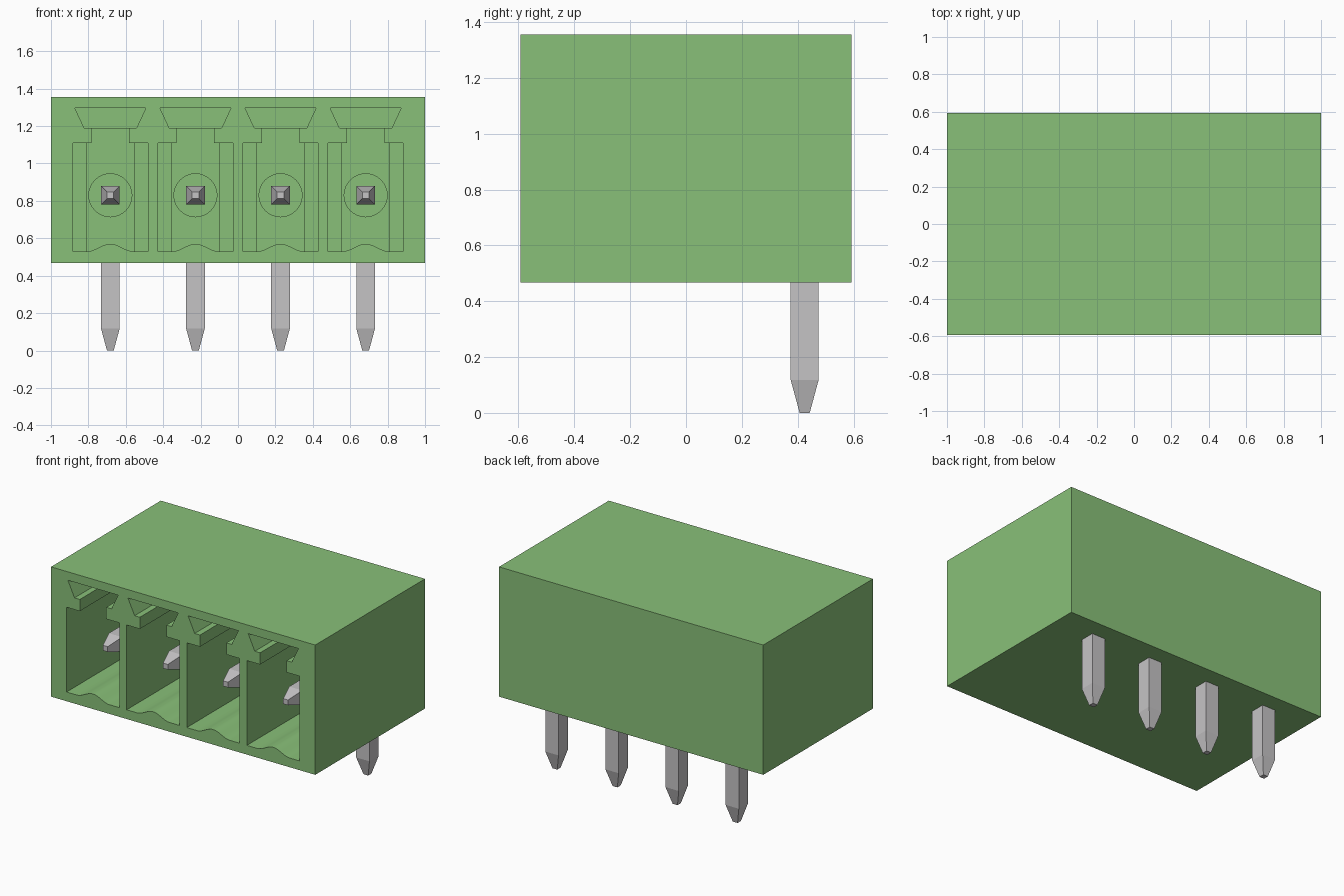
import bpy, bmesh, math
from mathutils import Vector

if "Cube" in bpy.data.objects:
    bpy.data.objects.remove(bpy.data.objects["Cube"], do_unlink=True)


def material(name, rgb):
    m = bpy.data.materials.new(name)
    m.use_nodes = True
    m.diffuse_color = (*rgb, 1)
    m.node_tree.nodes["Principled BSDF"].inputs["Base Color"].default_value = (*rgb, 1)
    return m


GREEN = material("green plastic", (0.25, 0.53, 0.19))
METAL = material("tinned metal", (0.56, 0.55, 0.56))

CENTRES = [(i - 1.5) * 0.455 for i in range(4)]
FRONT, BACK = -0.593, 0.593
BASE, TOP = 0.467, 1.355
PIN_Z, PIN_Y = 0.83, 0.425


def make_object(name, bm, mat):
    bmesh.ops.recalc_face_normals(bm, faces=bm.faces)
    me = bpy.data.meshes.new(name)
    bm.to_mesh(me)
    bm.free()
    me.materials.append(mat)
    ob = bpy.data.objects.new(name, me)
    bpy.context.collection.objects.link(ob)
    return ob


def loft(bm, rings):
    """Skin a list of equal-length rings and cap both ends."""
    rows = [[bm.verts.new(p) for p in r] for r in rings]
    n = len(rows[0])
    for a, b in zip(rows, rows[1:]):
        for i in range(n):
            bm.faces.new((a[i], a[(i + 1) % n], b[(i + 1) % n], b[i]))
    bm.faces.new(rows[0])
    bm.faces.new(rows[-1])


def prism(bm, profile, cx, y0, y1):
    """Extrude an x-z profile along y."""
    loft(bm, [[(cx + x, y, z) for x, z in profile] for y in (y0, y1)])


def mirrored(right):
    """Complete a right-hand half profile (bottom to top)."""
    return right + [(-x, z) for x, z in reversed(right)]


def cut(target, profiles, y0, y1):
    """Cut the same profiles out of the target in every cell."""
    bm = bmesh.new()
    for cx in CENTRES:
        for p in profiles:
            prism(bm, p, cx, y0, y1)
    cutter = make_object("cell_cutter", bm, GREEN)
    cutter.hide_render = True
    mod = target.modifiers.new("cut", "BOOLEAN")
    mod.operation = "DIFFERENCE"
    mod.solver = "EXACT"
    mod.object = cutter
    bpy.context.view_layer.objects.active = target
    bpy.ops.object.modifier_apply(modifier=mod.name)
    bpy.data.objects.remove(cutter, do_unlink=True)


# Housing block
bm = bmesh.new()
prism(bm, [(-1, BASE), (1, BASE), (1, TOP), (-1, TOP)], 0, FRONT, BACK)
housing = make_object("housing", bm, GREEN)

# Main cavity: rounded floor ridge, straight walls, narrow neck at the top
ridge = []
for i in range(25):
    x = -0.125 + 0.25 * i / 24
    ridge.append((x, 0.53 + 0.02 * (1 + math.cos(math.pi * x / 0.125))))
cavity = ([(-0.2, 0.53)] + ridge +
          [(0.2, 0.53), (0.2, 1.11), (0.1, 1.11), (0.1, 1.2),
           (-0.1, 1.2), (-0.1, 1.11), (-0.2, 1.11)])
cut(housing, [cavity], FRONT - 0.1, 0.2)

# Dovetail key slot above the neck
cut(housing, [mirrored([(0.14, 1.19), (0.19, 1.297)])], FRONT - 0.1, 0.25)

# Deeper side pockets in the rear wall
pockets = [[(s * 0.13, 0.53), (s * 0.2, 0.53), (s * 0.2, 1.11), (s * 0.13, 1.11)]
           for s in (-1, 1)]
cut(housing, pockets, 0.15, 0.25)

# Round recess where each contact leaves the rear wall
ring = [(0.115 * math.cos(a * math.pi / 16), PIN_Z + 0.115 * math.sin(a * math.pi / 16))
        for a in range(32)]
cut(housing, [ring], 0.1, 0.23)


def square(centre, half, u, v):
    c, u, v = Vector(centre), Vector(u), Vector(v)
    return [c + half * (a * u + b * v) for a, b in ((-1, -1), (1, -1), (1, 1), (-1, 1))]


# Right-angle contacts: tapered horizontal tip, mitred bend, tapered solder leg
for n, cx in enumerate(CENTRES):
    bm = bmesh.new()
    X, Y, Z = (1, 0, 0), (0, 1, 0), (0, 0, 1)
    loft(bm, [square((cx, -0.46, PIN_Z), 0.018, X, Z),
              square((cx, -0.35, PIN_Z), 0.05, X, Z),
              square((cx, PIN_Y, PIN_Z), 0.05, X, (0, 1, 1)),
              square((cx, PIN_Y, 0.118), 0.05, X, Y),
              square((cx, PIN_Y, 0.0), 0.018, X, Y)])
    make_object(f"contact_pin_{n + 1}", bm, METAL)

# Smooth only the rounded surfaces
bpy.ops.object.select_all(action="DESELECT")
housing.select_set(True)
bpy.context.view_layer.objects.active = housing
bpy.ops.object.shade_smooth_by_angle(angle=math.radians(25))
